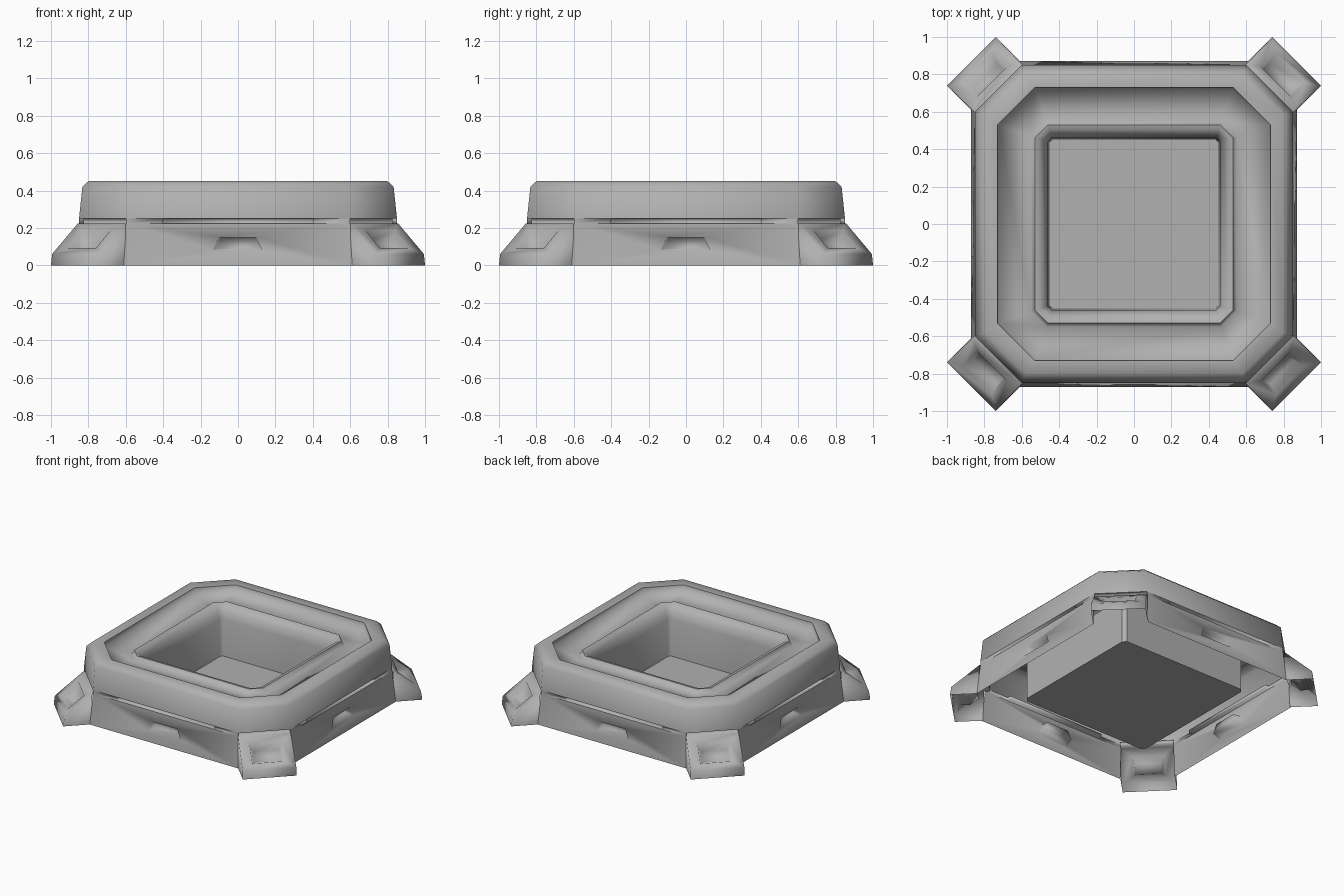
import bpy, bmesh
from math import pi
from mathutils import Matrix, Vector

if "Cube" in bpy.data.objects:
    bpy.data.objects.remove(bpy.data.objects["Cube"])

# Mid-grey paint shared by all parts
GREY = bpy.data.materials.new("mid_grey")
GREY.diffuse_color = (.44, .44, .44, 1)
GREY.use_nodes = True
GREY.node_tree.nodes["Principled BSDF"].inputs["Base Color"].default_value = GREY.diffuse_color


def finish(name, bm, angle=pi):
    bmesh.ops.remove_doubles(bm, verts=bm.verts, dist=0.0005)
    me = bpy.data.meshes.new(name)
    bm.to_mesh(me)
    bm.free()
    me.materials.append(GREY)
    ob = bpy.data.objects.new(name, me)
    bpy.context.collection.objects.link(ob)
    bpy.ops.object.select_all(action='DESELECT')
    ob.select_set(True)
    bpy.context.view_layer.objects.active = ob
    bpy.ops.object.shade_smooth_by_angle(angle=angle)
    return ob


def octagon(bm, h, c, z):
    pts = [(c, -h), (h, -c), (h, c), (c, h), (-c, h), (-h, c), (-h, -c), (-c, -h)]
    return [bm.verts.new((x, y, z)) for x, y in pts]


def sweep(bm, profile, cap=False):
    """Stack of chamfered squares: (half width, corner start, z)."""
    loops = [octagon(bm, *p) for p in profile]
    for a, b in zip(loops, loops[1:]):
        for i in range(8):
            j = (i + 1) % 8
            bm.faces.new((a[i], a[j], b[j], b[i]))
    if cap:
        bm.faces.new(loops[-1])


def quad(bm, mat, *pts):
    bm.faces.new([bm.verts.new(mat @ Vector(p)) for p in pts])


def recess(bm, mat, outer, hole, back):
    """Panel with a framed pocket; each argument is a four-point loop."""
    for a, b in ((outer, hole), (hole, back)):
        for i in range(4):
            j = (i + 1) % 4
            quad(bm, mat, a[i], a[j], b[j], b[i])
    quad(bm, mat, *back)


def trap(w0, y0, z0, w1, y1, z1):
    return [(-w0, y0, z0), (w0, y0, z0), (w1, y1, z1), (-w1, y1, z1)]


# Upper ring: soft shoulder, flat rim
bm = bmesh.new()
sweep(bm, [(.85, .60, .25), (.832, .595, .42), (.80, .58, .45), (.73, .53, .45)])
finish("upper_ring", bm)

# Trough between the rim and the basin lip
bm = bmesh.new()
sweep(bm, [(.73, .53, .45), (.725, .53, .415), (.55, .465, .385), (.53, .46, .42)])
finish("trough", bm)

# Central basin: rolled lip, inner walls and floor, then outer box
bm = bmesh.new()
sweep(bm, [(.53, .46, .42), (.505, .455, .415),
           (.475, .445, .38), (.46, .44, .32), (.452, .437, .05)], cap=True)
finish("basin_inner", bm, 1.2)
bm = bmesh.new()
sweep(bm, [(.525, .50, .04), (.525, .50, .38)])
bm.faces.new(octagon(bm, .525, .50, .04)[::-1])
finish("basin_outer", bm, 0.6)

# Lower skirt: four window panels and the slit band above them
bm = bmesh.new()
for k in range(4):
    m = Matrix.Rotation(k * pi / 2, 4, 'Z')
    recess(bm, m, trap(.61, -.872, 0, .60, -.85, .225),
           trap(.13, -.864, .08, .10, -.857, .15),
           trap(.12, -.80, .09, .09, -.80, .15))
    for s in (-1, 1):
        p = [(.4 * s, -.85, .225), (.6 * s, -.85, .225), (.6 * s, -.85, .25), (.4 * s, -.85, .25)]
        quad(bm, m, *(p if s > 0 else p[::-1]))
    a = trap(.4, -.85, .225, .4, -.85, .25)
    b = trap(.4, -.82, .225, .4, -.82, .25)
    for i in range(4):
        j = (i + 1) % 4
        quad(bm, m, a[i], a[j], b[j], b[i])
    quad(bm, m, *b)
finish("lower_skirt", bm)

# Corner feet with sloped, pocketed faces and a slit over each
bm = bmesh.new()
for k in range(4):
    m = Matrix.Rotation(pi / 4 + k * pi / 2, 4, 'Z')
    recess(bm, m, trap(.184, -1.222, .06, .18, -1.03, .225),
           trap(.11, -1.185, .092, .11, -1.075, .186),
           trap(.09, -1.12, .07, .09, -1.06, .12))
    quad(bm, m, *trap(.184, -1.23, 0, .184, -1.222, .06))
    for s in (-1, 1):
        p = [(.184 * s, -1.23, 0), (.184 * s, -1.04, 0), (.18 * s, -1.03, .225), (.184 * s, -1.222, .06)]
        quad(bm, m, *(p if s > 0 else p[::-1]))
    quad(bm, m, *trap(.18, -1.03, .225, .18, -.99, .225))
    quad(bm, m, *trap(.18, -.99, .225, .18, -.99, .25))
    quad(bm, m, *trap(.18, -.99, .25, .18, -1.025, .25))
finish("corner_feet", bm)
